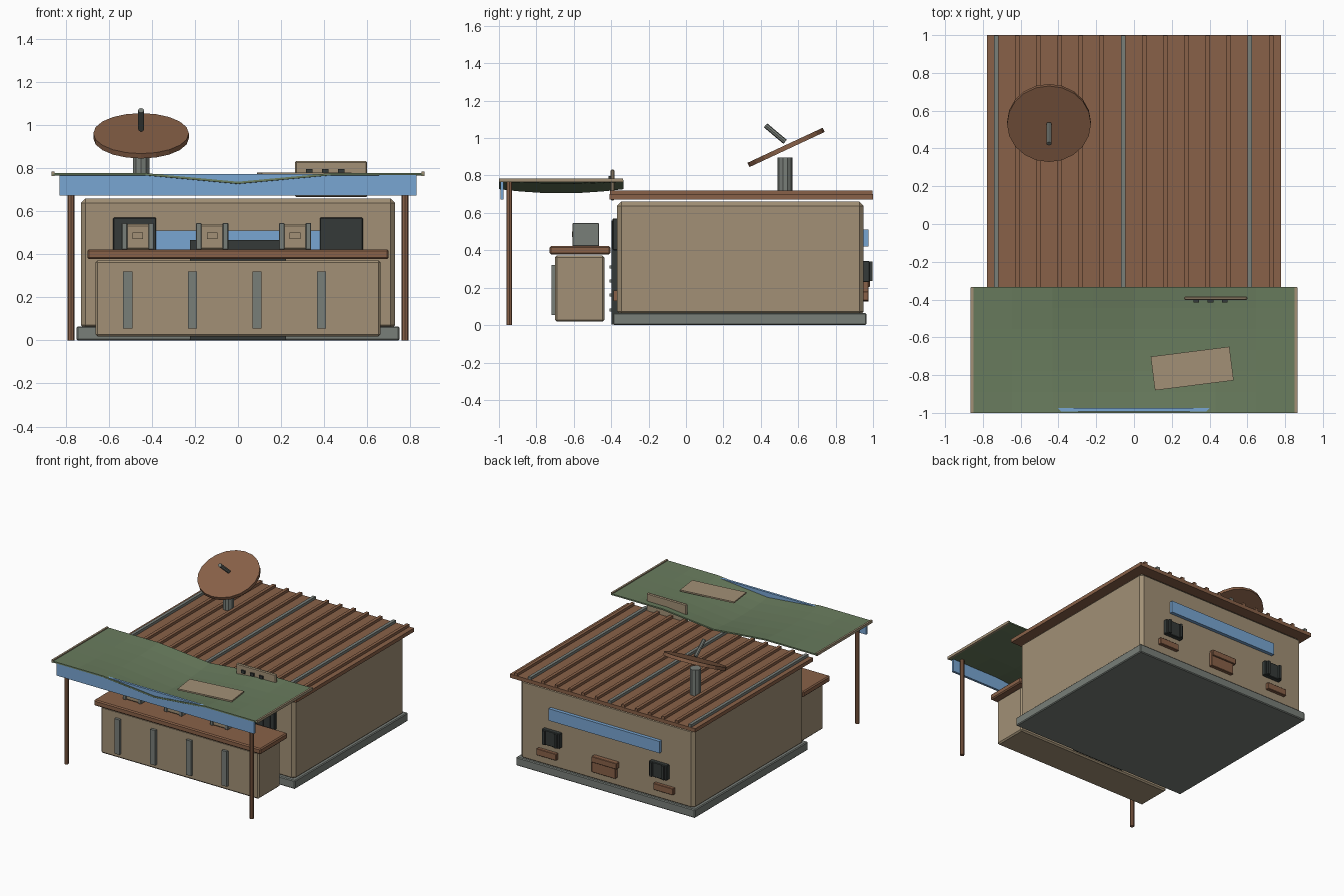
import bpy, bmesh, math
from mathutils import Vector, Matrix

if "Cube" in bpy.data.objects:
    bpy.data.objects.remove(bpy.data.objects["Cube"])


def mat(name, c):
    m = bpy.data.materials.new(name)
    m.diffuse_color = (*c, 1)
    m.use_nodes = True
    m.node_tree.nodes["Principled BSDF"].inputs["Base Color"].default_value = m.diffuse_color
    return m


TAN = mat("tan", (.36, .28, .18))
BROWN = mat("brown", (.25, .12, .065))
GREY = mat("grey", (.19, .21, .19))
DARK = mat("dark", (.035, .042, .04))
BLUE = mat("blue", (.19, .38, .65))
GREEN = mat("green", (.14, .2, .11))


def finish(name, bm, m):
    me = bpy.data.meshes.new(name)
    bm.to_mesh(me)
    bm.free()
    me.materials.append(m)
    ob = bpy.data.objects.new(name, me)
    bpy.context.collection.objects.link(ob)
    return ob


def box(name, x, y, z, m, bev=0, rot=0):
    """Box from (min, max) ranges, optional chamfer and turn about z."""
    bm = bmesh.new()
    bmesh.ops.create_cube(bm, size=1)
    bmesh.ops.scale(bm, vec=(x[1]-x[0], y[1]-y[0], z[1]-z[0]), verts=bm.verts)
    if bev:
        bmesh.ops.bevel(bm, geom=bm.edges[:], offset=bev, segments=1, affect='EDGES')
    ob = finish(name, bm, m)
    ob.location = (sum(x)/2, sum(y)/2, sum(z)/2)
    ob.rotation_euler.z = rot
    return ob


def rod(name, a, b, r, m, n=8):
    """Cylinder between two points."""
    a, b = Vector(a), Vector(b)
    bm = bmesh.new()
    bmesh.ops.create_cone(bm, cap_ends=True, segments=n, radius1=r, radius2=r, depth=(b-a).length)
    ob = finish(name, bm, m)
    ob.location = (a+b)/2
    ob.rotation_euler = (b-a).to_track_quat('Z', 'Y').to_euler()
    return ob


def span(c, w):
    return (c-w/2, c+w/2)


# Building shell and plinth
box("plinth", (-.75, .75), (-.39, .965), (0, .065), GREY, .006)
box("walls", (-.73, .73), (-.368, .95), (.05, .66), TAN, .022)

# Corrugated roof with grey ribs at every sixth place
box("roof_sheet", (-.777, .777), (-.41, 1), (.672, .70), BROWN)
for i in range(14):
    box("roof_rib", span(-.73+.112*i, .024), (-.405, .998), (.695, .72),
        BROWN if i % 6 else GREY)

# Dish on the roof
rod("dish_post", (-.45, .53, .70), (-.45, .53, .895), .04, GREY, 10)
n = Vector((0, -math.sin(math.radians(25)), math.cos(math.radians(25))))
c = Vector((-.45, .535, .95))
rod("dish", c-n*.0125, c+n*.0125, .222, BROWN, 20)
rod("dish_feed", (-.45, .53, .98), (-.45, .425, 1.068), .014, GREY)

# Serving counter
box("counter_body", (-.662, .662), (-.70, -.437), (.018, .372), TAN, .01)
box("counter_top", (-.70, .70), (-.73, -.405), (.378, .422), BROWN, .008)
for i in range(4):
    box("counter_strip", span(-.512+.3*i, .042), (-.72, -.695), (.055, .32), GREY)

# Crates with straps and labels
for x in (-.465, -.12, .265):
    box("crate", span(x, .15), (-.603, -.47), (.422, .54), TAN, .008)
    for s in (-1, 1):
        box("crate_strap", span(x+s*.062, .026), (-.608, -.465), (.422, .545), GREY, .003)
    box("crate_label", span(x, .05), (-.61, -.60), (.47, .5), TAN)

# Front wall: windows, sign band, door with slats
for s in (-1, 1):
    box("front_window", span(s*.48, .2), (-.392, -.36), (.40, .57), DARK, .004)
    for k in (-1, 0, 1):
        box("front_window_bar", span(s*.48+k*.06, .016), (-.397, -.385), (.41, .56), DARK)
    box("front_patch", span(s*.48, .17), (-.388, -.36), (.13, .185), BROWN)
box("front_band", (-.46, .46), (-.385, -.36), (.415, .51), BLUE)
box("door", (-.222, .222), (-.397, -.36), (.003, .467), DARK)
for z in (.08, .16, .235, .31):
    box("door_slat", (-.19, .19), (-.41, -.39), span(z, .016), GREY)

# Back wall: band, vents and patches
box("back_band", (-.46, .47), (.945, .976), (.42, .51), BLUE)
for s in (-1, 1):
    box("back_vent", span(s*.45, .15), (.945, .982), (.23, .343), DARK, .004)
    for k in (-1, 1):
        box("back_vent_bar", span(s*.45+k*.05, .018), (.975, .996), (.235, .34), DARK)
    box("back_patch", span(s*.49, .165), (.945, .975), (.13, .18), BROWN, .003)
box("back_hatch", span(.01, .2), (.945, .975), (.125, .235), BROWN, .003)
box("back_hatch_lid", span(.0, .21), (.945, .985), (.205, .25), BROWN, .003)

# Sagging awning sheet
def sag(x, y):
    t = (y+.667)/.333
    return .772 - .04*max(0, 1-abs(x)/.43) - .022*(1-t*t)*max(0, 1-(x/.865)**2)


bm = bmesh.new()
bmesh.ops.create_grid(bm, x_segments=8, y_segments=6, size=1)
for v in bm.verts:
    v.co.x *= .862
    v.co.y = -.667 + v.co.y*.333
    v.co.z = sag(v.co.x, v.co.y)
awning = finish("awning", bm, GREEN)
sol = awning.modifiers.new("thickness", 'SOLIDIFY')
sol.thickness = .01
sol.offset = 0

# Awning valance, side rails, patch and posts
box("valance", (-.828, .828), (-.993, -.975), (.672, .772), BLUE)
box("awning_patch", span(.308, .42), span(-.765, .18), (.769, .78), TAN, 0, math.radians(7.2))
for s in (-1, 1):
    box("awning_rail", span(s*.858, .014), (-1, -.337), (.764, .784), TAN)
    rod("awning_post", (s*.776, -.945, 0), (s*.776, -.945, .765), .016, BROWN)

# Small board above the roof edge
box("roof_board", (.265, .6), (-.403, -.383), (.665, .833), TAN, .006)
for x in (.33, .405, .48):
    box("board_knob", span(x, .03), (-.415, -.40), (.775, .797), DARK)
